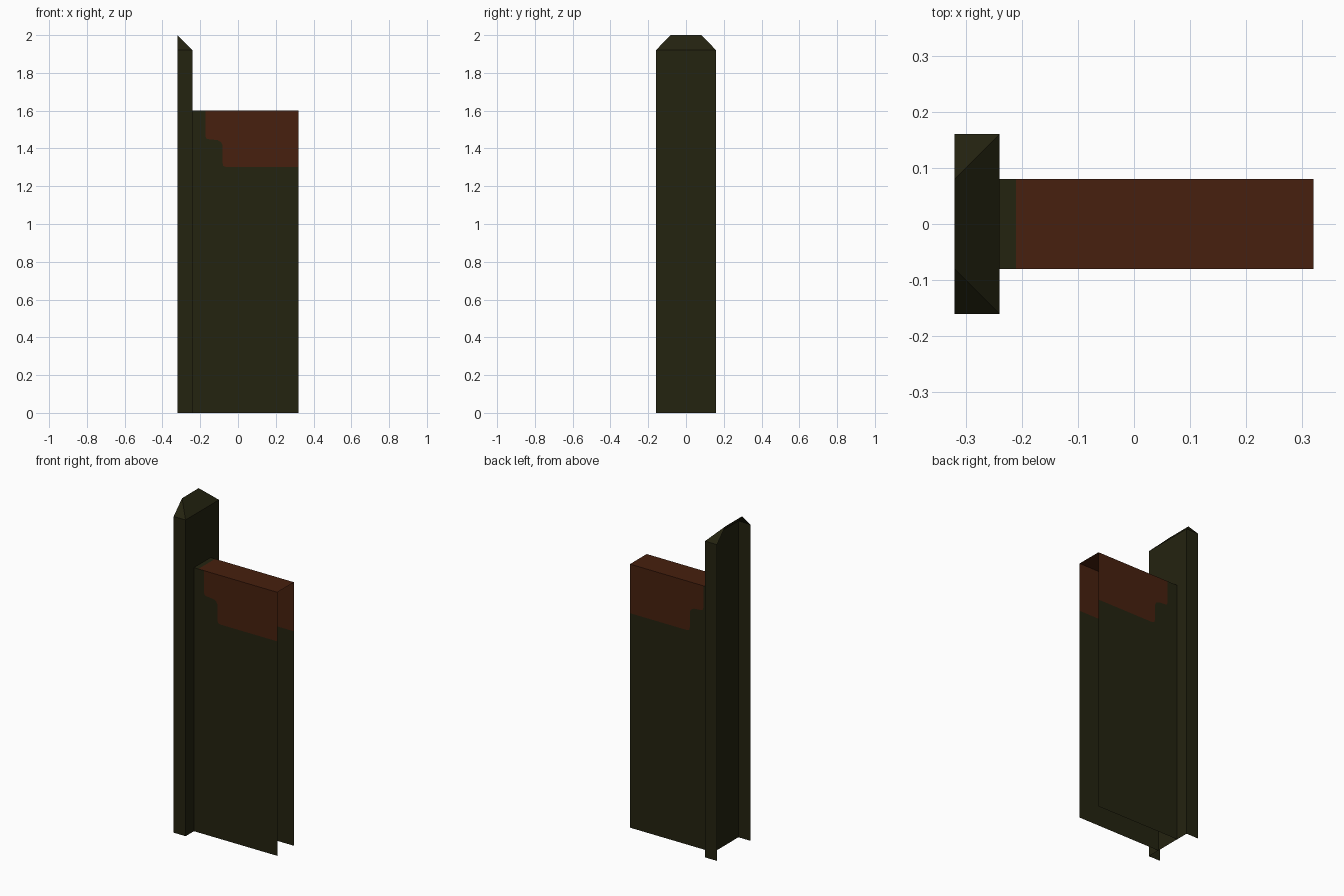
import bpy
import bmesh

cube = bpy.data.objects.get("Cube")
if cube:
    bpy.data.objects.remove(cube, do_unlink=True)


def material(name, rgb):
    mat = bpy.data.materials.new(name)
    mat.use_nodes = True
    mat.diffuse_color = (*rgb, 1)
    mat.node_tree.nodes["Principled BSDF"].inputs["Base Color"].default_value = (*rgb, 1)
    return mat


olive = material("dark_olive", (0.0176, 0.0168, 0.0052))
rust = material("rust_brown", (0.063, 0.0144, 0.0044))


def half_shell(name, polygons, mats):
    """Sheet faces for the front half, mirrored to the back."""
    bm = bmesh.new()
    for points, index in polygons:
        face = bm.faces.new([bm.verts.new(p) for p in points])
        face.material_index = index
    bmesh.ops.remove_doubles(bm, verts=bm.verts, dist=0.0005)
    mesh = bpy.data.meshes.new(name)
    bm.to_mesh(mesh)
    bm.free()
    for mat in mats:
        mesh.materials.append(mat)
    obj = bpy.data.objects.new(name, mesh)
    bpy.context.collection.objects.link(obj)
    mirror = obj.modifiers.new("mirror", 'MIRROR')
    mirror.use_axis = (False, True, False)
    return obj


# Main dimensions
outer, inner, end = -0.32, -0.24, 0.32
post_y, panel_y = -0.16, -0.08
shoulder, peak, panel_top = 1.92, 2.0, 1.6

# Post: channel open on its outer side and underneath, with a sloped top
half_shell("post", [
    ([(outer, post_y, 0), (inner, post_y, 0),
      (inner, post_y, shoulder), (outer, post_y, shoulder)], 0),
    ([(inner, post_y, 0), (inner, 0, 0),
      (inner, 0, shoulder), (inner, post_y, shoulder)], 0),
    ([(outer, post_y, shoulder), (inner, post_y, shoulder),
      (outer, panel_y, peak)], 0),
    ([(outer, panel_y, peak), (inner, post_y, shoulder),
      (inner, 0, shoulder), (outer, 0, peak)], 0),
], [olive])

# Stepped border between the two panel colours, from the top to the free end
border = [(-0.172, panel_top), (-0.172, 1.465), (-0.168, 1.453), (-0.157, 1.449),
          (-0.108, 1.444), (-0.09, 1.434), (-0.082, 1.417), (-0.082, 1.325),
          (-0.078, 1.308), (-0.065, 1.302), (end, 1.302)]


def on_side(points):
    return [(x, panel_y, z) for x, z in points]


def top_strip(x0, x1):
    return [(x0, panel_y, panel_top), (x1, panel_y, panel_top),
            (x1, 0, panel_top), (x0, 0, panel_top)]


# Panel: two sides and a top, open at the free end and underneath
top_split = -0.21
half_shell("panel", [
    (on_side(border + [(end, panel_top)]), 1),
    (on_side([(inner, 0), (end, 0)] + border[::-1] + [(inner, panel_top)]), 0),
    (top_strip(inner, top_split), 0),
    (top_strip(top_split, end), 1),
], [olive, rust])
